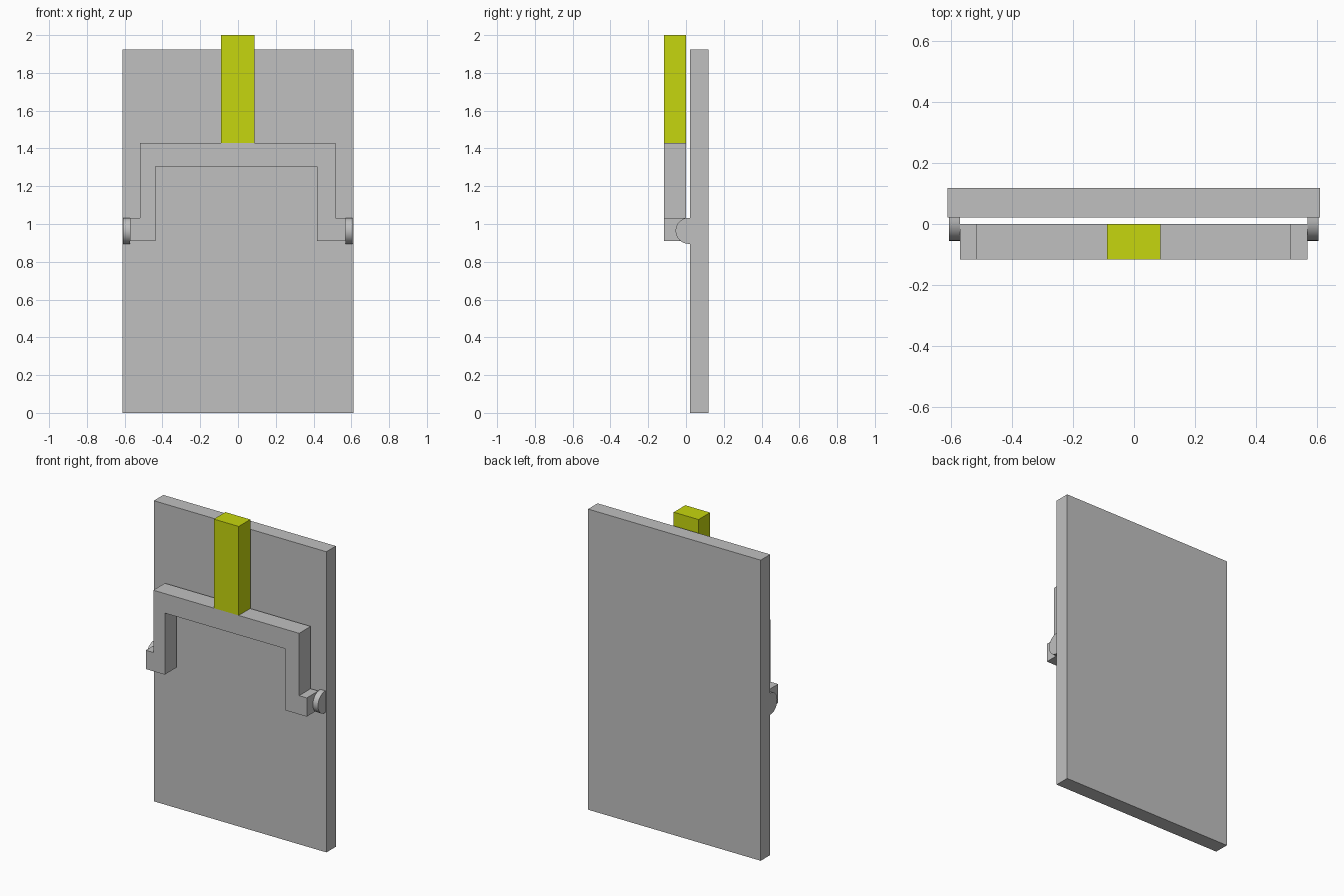
import bpy, bmesh, math

if "Cube" in bpy.data.objects:
    bpy.data.objects.remove(bpy.data.objects["Cube"])


def material(name, rgb):
    m = bpy.data.materials.new(name)
    m.diffuse_color = (*rgb, 1.0)
    m.use_nodes = True
    m.node_tree.nodes["Principled BSDF"].inputs["Base Color"].default_value = m.diffuse_color
    return m


GREY = material("grey", (0.527, 0.527, 0.527))
YELLOW = material("yellow_green", (0.565, 0.672, 0.0044))


def extrude(name, points, offset, mat):
    """Extrude a closed loop of 3D points along an offset into a solid."""
    bm = bmesh.new()
    face = bm.faces.new([bm.verts.new(p) for p in points])
    res = bmesh.ops.extrude_face_region(bm, geom=[face], use_keep_orig=True)
    moved = [v for v in res["geom"] if isinstance(v, bmesh.types.BMVert)]
    bmesh.ops.translate(bm, verts=moved, vec=offset)
    bmesh.ops.recalc_face_normals(bm, faces=bm.faces)
    mesh = bpy.data.meshes.new(name)
    bm.to_mesh(mesh)
    bm.free()
    mesh.materials.append(mat)
    obj = bpy.data.objects.new(name, mesh)
    bpy.context.collection.objects.link(obj)
    return obj


def box(name, x0, x1, y0, y1, z0, z1, mat):
    loop = [(x0, y0, z0), (x1, y0, z0), (x1, y0, z1), (x0, y0, z1)]
    return extrude(name, loop, (0, y1 - y0, 0), mat)


# Back panel and upright handle
box("panel", -0.612, 0.611, 0.022, 0.118, 0.0, 1.925, GREY)
box("handle", -0.089, 0.087, -0.117, 0.0, 1.43, 2.0, YELLOW)

# Stepped yoke with outward feet
yoke = [(-0.571, 0.911), (-0.437, 0.911), (-0.437, 1.305), (0.418, 1.305),
        (0.418, 0.911), (0.569, 0.911), (0.569, 1.031), (0.515, 1.031),
        (0.515, 1.43), (-0.518, 1.43), (-0.518, 1.031), (-0.571, 1.031)]
extrude("yoke", [(x, -0.117, z) for x, z in yoke], (0, 0.117, 0), GREY)

# Rounded pivot lugs joining the panel to the yoke feet
RADIUS, CY, CZ, SEGS = 0.069, 0.014, 0.964, 24
arc = [(CY - RADIUS * math.sin(math.pi * i / SEGS),
        CZ + RADIUS * math.cos(math.pi * i / SEGS)) for i in range(SEGS + 1)]
lug = [(0.022, CZ + RADIUS)] + arc + [(0.022, CZ - RADIUS)]
for side, x0, x1 in (("left", -0.608, -0.571), ("right", 0.569, 0.605)):
    obj = extrude("pivot_lug_" + side, [(x0, y, z) for y, z in lug],
                  (x1 - x0, 0, 0), GREY)
    bpy.ops.object.select_all(action="DESELECT")
    obj.select_set(True)
    bpy.context.view_layer.objects.active = obj
    bpy.ops.object.shade_smooth_by_angle(angle=math.radians(30))
